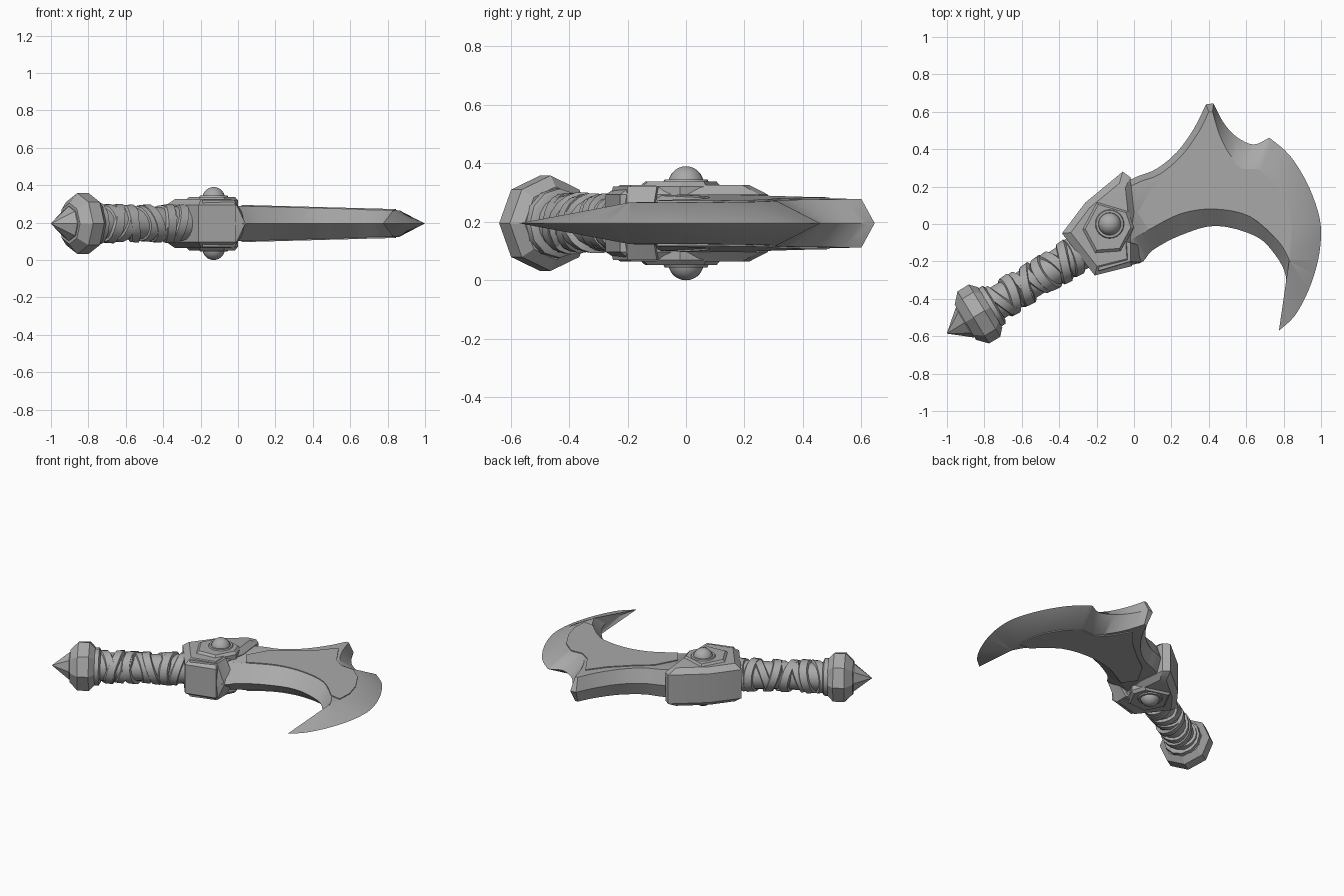
import bpy, bmesh, math
from mathutils import Vector

cube = bpy.data.objects.get("Cube")
if cube:
    bpy.data.objects.remove(cube)

MID = 0.195                                   # height of the symmetry plane
TIP = Vector((-1.0, -0.585, MID))             # pommel tip
U = Vector((0.855, 0.519, 0)).normalized()    # handle axis
V = Vector((-U.y, U.x, 0))
W = Vector((0, 0, 1))

grey = bpy.data.materials.new("plain_grey")
grey.use_nodes = True
grey.diffuse_color = (0.4, 0.4, 0.4, 1)
grey.node_tree.nodes["Principled BSDF"].inputs["Base Color"].default_value = (0.4, 0.4, 0.4, 1)


def finish(name, bm, angle=30):
    bmesh.ops.remove_doubles(bm, verts=bm.verts, dist=0.0005)
    bmesh.ops.recalc_face_normals(bm, faces=bm.faces)
    me = bpy.data.meshes.new(name)
    bm.to_mesh(me)
    bm.free()
    me.materials.append(grey)
    ob = bpy.data.objects.new(name, me)
    bpy.context.collection.objects.link(ob)
    bpy.ops.object.select_all(action='DESELECT')
    ob.select_set(True)
    bpy.context.view_layer.objects.active = ob
    bpy.ops.object.shade_smooth_by_angle(angle=math.radians(angle))
    return ob


def bridge(bm, a, b):
    n = len(a)
    for i in range(n):
        j = (i + 1) % n
        quad = list(dict.fromkeys((a[i], a[j], b[j], b[i])))
        if len(quad) > 2:
            bm.faces.new(quad)


def slab(name, loops, angle=30):
    """Stack outlines symmetrically about MID; loops = [(points, half height)] from the rim inward."""
    bm = bmesh.new()
    rows = {}
    for side in (1, -1):
        for k, (pts, half) in enumerate(loops):
            h = half if callable(half) else (lambda x, half=half: half)
            if side == -1 and k == 0 and h(0) == 0:
                rows[side, k] = rows[1, k]
            else:
                seen, row = {}, []
                for x, y in pts:
                    key = (round(x, 4), round(y, 4))
                    if key not in seen:
                        seen[key] = bm.verts.new((x, y, MID + side * h(x)))
                    row.append(seen[key])
                rows[side, k] = row
            if k:
                bridge(bm, rows[side, k - 1], rows[side, k])
        bm.faces.new(list(dict.fromkeys(rows[side, len(loops) - 1])))
    if rows[1, 0] is not rows[-1, 0]:
        bridge(bm, rows[1, 0], rows[-1, 0])
    return finish(name, bm, angle)


def lathe(name, profile, sides, shear=0.0, turn=0.0, closed=False, angle=30):
    """Turn (distance, radius) points about the handle axis; shear slants the ring."""
    bm = bmesh.new()
    rows = []
    for t, r in profile:
        row = []
        for i in range(sides):
            a = 2 * math.pi * i / sides
            row.append(bm.verts.new(TIP + U * (t + shear * math.cos(a - turn))
                                    + V * r * math.cos(a) + W * r * math.sin(a)))
        rows.append(row)
    for a, b in zip(rows, rows[1:]):
        bridge(bm, a, b)
    if closed:
        bridge(bm, rows[-1], rows[0])
    else:
        bm.faces.new(rows[0])
        bm.faces.new(rows[-1])
    return finish(name, bm, angle)


def spline(pts, steps=4):
    """Catmull-Rom through tuples, open ended."""
    out = []
    p = [pts[0]] + pts + [pts[-1]]
    for a, b, c, d in zip(p, p[1:], p[2:], p[3:]):
        for s in range(steps):
            t = s / steps
            out.append(tuple(0.5 * (2 * B + (C - A) * t + (2 * A - 5 * B + 4 * C - D) * t * t
                                    + (3 * B - A - 3 * C + D) * t ** 3)
                             for A, B, C, D in zip(a, b, c, d)))
    return out


def inset(pts, f, cx, cy):
    return [(cx + (x - cx) * f, cy + (y - cy) * f) for x, y in pts]


# Blade: each entry is a rim point and its matching flat-face point
END = (0.83, -0.19)
back = [(-0.1, 0.2, -0.1, 0.16), (0.02, 0.255, 0.03, 0.225), (0.12, 0.295, 0.135, 0.265),
        (0.23, 0.385, 0.25, 0.36), (0.32, 0.51, 0.345, 0.49), (0.385, 0.64, 0.4, 0.6)]
notch = [(0.425, 0.645, 0.42, 0.6), (0.48, 0.54, 0.46, 0.47), (0.55, 0.465, 0.52, 0.36),
         (0.64, 0.425, 0.58, 0.31), (0.72, 0.46, 0.67, 0.31)]
edge = [(0.725, 0.46, 0.675, 0.31), (0.83, 0.37, 0.76, 0.24), (0.92, 0.23, 0.83, 0.12),
        (0.98, 0.08, 0.86, 0.0), (1.0, -0.04, 0.86, -0.1), (0.985, -0.19) + END,
        (0.935, -0.35) + END, (0.86, -0.49) + END, (0.775, -0.57) + END]
inner = [(0.775, -0.57) + END, (0.81, -0.43) + END, (0.812, -0.28) + END,
         (0.755, -0.165, 0.77, -0.09), (0.65, -0.065, 0.62, 0.04), (0.44, -0.01, 0.43, 0.08),
         (0.25, -0.06, 0.25, 0.055), (0.1, -0.14, 0.08, -0.03), (0.03, -0.21, -0.05, -0.1),
         (-0.12, -0.2, -0.12, -0.1)]
path = []
for part in (back, notch, edge, inner):
    path += spline(part) + [part[-1]]


def blade_half(x):
    return 0.094 - 0.027 * x


slab("blade", [([p[:2] for p in path], 0), ([p[2:] for p in path], blade_half)], 35)

# Raised panel on the blade faces, bounded by the spine groove and the inner bevel
low = [p[2:] for p in spline(inner[3:8])]
panel = [(0.02, 0.06), (0.1, 0.2), (0.2, 0.27), (0.33, 0.38), (0.42, 0.49), (0.51, 0.34),
         (0.58, 0.295), (0.665, 0.295), (0.75, 0.225), (0.815, 0.11), (0.845, 0.0), (0.84, -0.1)]
panel += low + [(0.08, -0.03)]
slab("blade_panel", [(panel, lambda x: blade_half(x) - 0.005),
                     (panel, lambda x: blade_half(x) + 0.006)])

# Guard block, collar plate and beak toward the blade
guard = [(-0.385, -0.05), (-0.26, 0.115), (-0.06, 0.28), (-0.02, 0.25), (0.0, 0.06),
         (-0.02, -0.08), (-0.01, -0.225), (-0.21, -0.275)]
slab("guard", [(guard, 0.098), (inset(guard, 0.8, -0.15, -0.03), 0.13)])
beak = [(-0.2, -0.27), (0.04, -0.205), (0.04, -0.19), (0.06, -0.12), (-0.15, -0.05)]
beak_top = [(-0.19, -0.25), (-0.02, -0.2), (-0.02, -0.18), (-0.02, -0.1), (-0.15, -0.06)]
slab("guard_beak", [(beak, 0), (beak_top, 0.125)])
plate = [(-0.28, -0.03), (-0.2, 0.12), (-0.03, 0.07), (0.0, -0.02), (-0.07, -0.15), (-0.21, -0.16)]
slab("gem_plate", [(plate, 0.125), (inset(plate, 0.87, -0.13, 0), 0.143)])

# Gems with socket rings on both faces
for side, label in ((1, "top"), (-1, "bottom")):
    bm = bmesh.new()
    bmesh.ops.create_uvsphere(bm, u_segments=24, v_segments=14, radius=0.061)
    bmesh.ops.translate(bm, verts=bm.verts, vec=(-0.13, 0, MID + side * 0.134))
    finish("gem_" + label, bm)
    bpy.ops.mesh.primitive_torus_add(location=(-0.13, 0, MID + side * 0.14), major_segments=24,
                                     minor_segments=6, major_radius=0.067, minor_radius=0.012)
    ring = bpy.context.object
    ring.name = "gem_socket_" + label
    ring.data.materials.append(grey)
    bpy.ops.object.shade_smooth_by_angle(angle=math.radians(40))

# Pommel: spike, faceted ring and neck
lathe("pommel_spike", [(0, 0.001), (0.11, 0.092), (0.16, 0.092)], 8)
lathe("pommel_ring", [(0.115, 0.11), (0.165, 0.163), (0.235, 0.163), (0.27, 0.125)], 8)
lathe("pommel_neck", [(0.25, 0.12), (0.295, 0.118), (0.305, 0.1)], 12)

# Handle core and crossing cloth wraps
lathe("handle_core", [(0.25, 0.092), (0.55, 0.084), (0.86, 0.094)], 16)
for i in range(9):
    t = 0.335 + i * 0.057
    r = 0.094 + 0.007 * abs(i - 4) / 4 + 0.004 * (i % 2)
    slant = 0.035 if i % 3 else -0.04
    band = [(t - 0.033, r - 0.016), (t - 0.024, r), (t + 0.022, r + 0.004), (t + 0.031, r - 0.016)]
    lathe("handle_wrap_%d" % (i + 1), band, 18, slant, 0.9 * i, True, 35)
